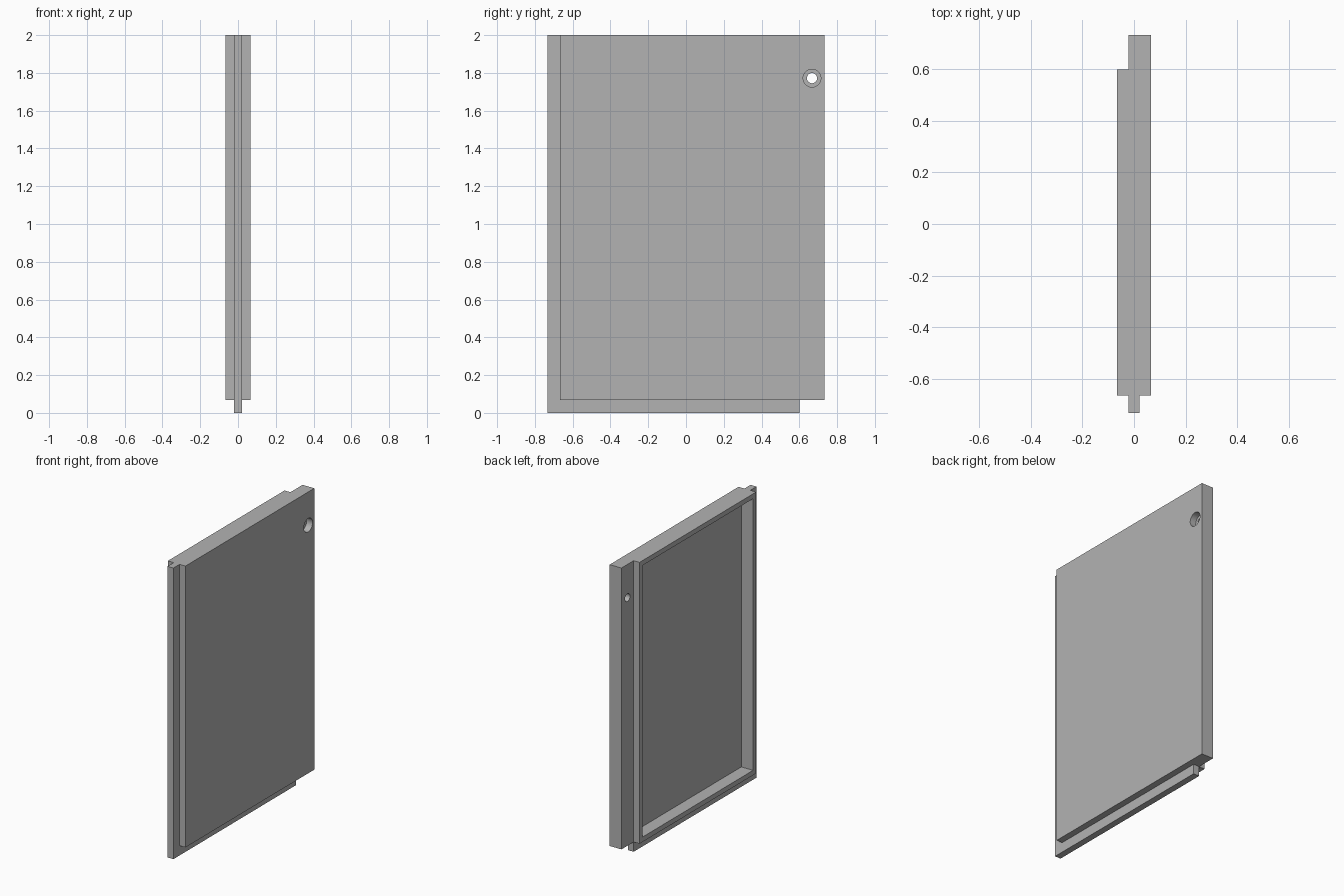
import bpy
import bmesh
from mathutils import Matrix, Vector

cube = bpy.data.objects.get("Cube")
if cube:
    bpy.data.objects.remove(cube, do_unlink=True)

# Main dimensions: half thickness, tongue half thickness, half depth, height
T, G, D, H = 0.0667, 0.0222, 0.733, 2.0
STEP = 0.067           # tongue length
BACK = 0.6             # where the thin back flange begins
RIM = STEP / 2         # rim around the pocket

grey = bpy.data.materials.new("plain_grey")
grey.use_nodes = True
colour = (0.45, 0.45, 0.45, 1)
grey.diffuse_color = colour
grey.node_tree.nodes["Principled BSDF"].inputs["Base Color"].default_value = colour


def make_object(name, bm):
    bmesh.ops.recalc_face_normals(bm, faces=bm.faces)
    mesh = bpy.data.meshes.new(name)
    bm.to_mesh(mesh)
    bm.free()
    mesh.materials.append(grey)
    obj = bpy.data.objects.new(name, mesh)
    bpy.context.collection.objects.link(obj)
    return obj


def box(name, low, high):
    low, high = Vector(low), Vector(high)
    bm = bmesh.new()
    bmesh.ops.create_cube(bm, size=1, matrix=Matrix.Translation((low + high) / 2)
                          @ Matrix.Diagonal((*(high - low), 1)))
    return make_object(name, bm)


def rod(name, radius, x0, x1, y, z):
    bm = bmesh.new()
    place = Matrix.Translation(((x0 + x1) / 2, y, z)) @ Matrix.Rotation(1.5707963, 4, "Y")
    bmesh.ops.create_cone(bm, cap_ends=True, segments=48, radius1=radius,
                          radius2=radius, depth=x1 - x0, matrix=place)
    return make_object(name, bm)


# Panel: plan outline with front tongue and thin back flange, extruded upward
outline = [(-G, -D), (G, -D), (G, STEP - D), (T, STEP - D), (T, D),
           (-G, D), (-G, BACK), (-T, BACK), (-T, STEP - D), (-G, STEP - D)]
bm = bmesh.new()
base = bm.faces.new([bm.verts.new((x, y, 0)) for x, y in outline])
grown = bmesh.ops.extrude_face_region(bm, geom=[base])["geom"]
bmesh.ops.translate(bm, vec=(0, 0, H),
                    verts=[v for v in grown if isinstance(v, bmesh.types.BMVert)])
panel = make_object("door_panel", bm)

# Cutters: bottom rabbets, pocket on the right-hand face, stepped hole
HOLE_Y, HOLE_Z = 0.667, 1.772
cutters = [
    box("left_rabbet_cutter", (G, -1, -1), (1, 1, STEP)),
    box("right_rabbet_cutter", (-1, -1, -1), (-G, 1, STEP)),
    box("back_rabbet_cutter", (-1, BACK, -1), (1, 1, STEP)),
    box("pocket_cutter", (-1, STEP - D + RIM, STEP + RIM), (G, BACK - RIM, H - RIM)),
    rod("hole_cutter", 0.027, -0.5, 0.5, HOLE_Y, HOLE_Z),
    rod("counterbore_cutter", 0.047, G, 0.5, HOLE_Y, HOLE_Z),
]
bpy.ops.object.select_all(action="DESELECT")
bpy.context.view_layer.objects.active = panel
panel.select_set(True)
for cutter in cutters:
    cutter.hide_render = True
    mod = panel.modifiers.new(cutter.name, "BOOLEAN")
    mod.operation, mod.solver, mod.object = "DIFFERENCE", "EXACT", cutter
    bpy.ops.object.modifier_apply(modifier=mod.name)
    bpy.data.objects.remove(cutter, do_unlink=True)

bpy.ops.object.shade_smooth_by_angle()
